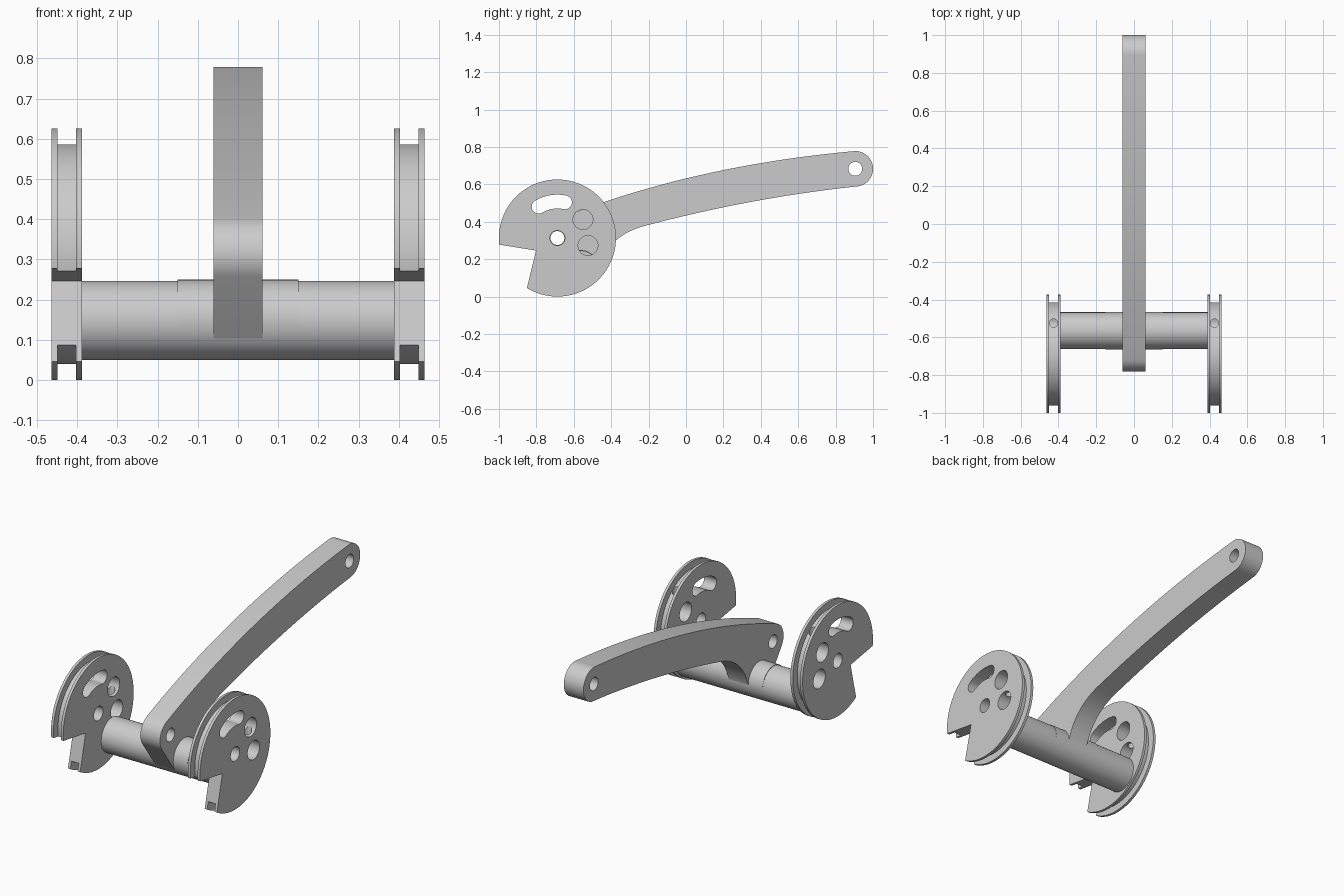
import bpy, bmesh
from math import sin, cos, radians, pi
from mathutils import Vector, Matrix

if "Cube" in bpy.data.objects:
    bpy.data.objects.remove(bpy.data.objects["Cube"])

metal = bpy.data.materials.new("light_grey_metal")
metal.use_nodes = True
GREY = (0.6, 0.6, 0.6, 1)
metal.diffuse_color = GREY
metal.node_tree.nodes["Principled BSDF"].inputs["Base Color"].default_value = GREY

# Side-plane centres, as (y, z)
PIVOT, SHAFT, TIP = (-0.6875, 0.313), (-0.565, 0.148), (0.905, 0.683)


def make_object(name, bm):
    bmesh.ops.recalc_face_normals(bm, faces=bm.faces)
    mesh = bpy.data.meshes.new(name)
    bm.to_mesh(mesh)
    bm.free()
    mesh.materials.append(metal)
    obj = bpy.data.objects.new(name, mesh)
    bpy.context.collection.objects.link(obj)
    return obj


def arc(centre, r, start, end, steps):
    angles = [radians(start + (end - start) * i / steps) for i in range(steps + 1)]
    return [(centre[0] + r * cos(a), centre[1] + r * sin(a)) for a in angles]


def bezier(a, b, c, steps):
    a, b, c = Vector(a), Vector(b), Vector(c)
    ts = [i / steps for i in range(steps + 1)]
    return [tuple(a * (1 - t) ** 2 + b * 2 * t * (1 - t) + c * t * t) for t in ts]


def extrude(name, outline, x0, x1):
    """Side-plane outline pulled along x."""
    bm = bmesh.new()
    face = bm.faces.new([bm.verts.new((x0, y, z)) for y, z in outline])
    result = bmesh.ops.extrude_face_region(bm, geom=[face])
    verts = [v for v in result["geom"] if isinstance(v, bmesh.types.BMVert)]
    bmesh.ops.translate(bm, verts=verts, vec=(x1 - x0, 0, 0))
    return make_object(name, bm)


def disc(name, centre, r, x0, x1, steps=48):
    return extrude(name, arc(centre, r, 0, 360, steps)[:-1], x0, x1)


def lathe(name, profile, steps):
    """Profile of (x, radius) spun about the pivot axis."""
    bm = bmesh.new()
    verts = [bm.verts.new((x, PIVOT[0], PIVOT[1] + r)) for x, r in profile]
    edges = [bm.edges.new(pair) for pair in zip(verts, verts[1:])]
    bmesh.ops.spin(bm, geom=verts + edges, cent=(0, *PIVOT), axis=(1, 0, 0),
                   angle=2 * pi, steps=steps)
    bmesh.ops.remove_doubles(bm, verts=bm.verts, dist=1e-5)
    return make_object(name, bm)


def cut(obj, cutters):
    for cutter in cutters:
        cutter.hide_render = True
        mod = obj.modifiers.new("cut", "BOOLEAN")
        mod.operation, mod.solver, mod.object = "DIFFERENCE", "EXACT", cutter
    graph = bpy.context.evaluated_depsgraph_get()
    mesh = bpy.data.meshes.new_from_object(obj.evaluated_get(graph))
    obj.modifiers.clear()
    obj.data = mesh
    for cutter in cutters:
        bpy.data.objects.remove(cutter)


parts = []

# Grooved wheels with notch, slot and holes
for side, label in ((1, "left"), (-1, "right")):
    inner, outer, lip = 0.388 * side, 0.464 * side, 0.015 * side
    rim, core = 0.313, 0.273
    wheel = lathe(label + "_grooved_wheel", [
        (inner, 0), (inner, rim), (inner + lip, rim), (inner + lip, core),
        (outer - lip, core), (outer - lip, rim), (outer, rim), (outer, 0)], 96)
    a, b = 0.3 * side, 0.55 * side
    notch = extrude("notch_cutter", [(-0.802, 0.246), (-1.1, 0.294),
                                     (-1.1, -0.1), (-0.886, -0.1)], a, b)
    slot = extrude("slot_cutter",
                   arc(PIVOT, 0.232, 78, 121, 12)
                   + arc(arc(PIVOT, 0.195, 121, 121, 1)[0], 0.037, 121, 301, 12)[1:-1]
                   + arc(PIVOT, 0.158, 121, 78, 12)
                   + arc(arc(PIVOT, 0.195, 78, 78, 1)[0], 0.037, 258, 438, 12)[1:-1], a, b)
    holes = [disc("hole_cutter", c, r, a, b) for c, r in
             ((PIVOT, 0.04), ((-0.551, 0.412), 0.053), ((-0.524, 0.273), 0.053))]
    # Cable passage from the groove down through the two round holes
    bm = bmesh.new()
    bmesh.ops.create_cone(bm, cap_ends=True, segments=24, radius1=0.022, radius2=0.022,
                          depth=0.35, matrix=Matrix.Translation((0.426 * side, -0.525, 0.435)))
    cable = make_object("cable_cutter", bm)
    cut(wheel, [notch, slot, cable] + holes)
    parts.append(wheel)

# Cross shaft and its slightly raised sleeve
parts.append(disc("cross_shaft", SHAFT, 0.098, -0.39, 0.39, 64))
parts.append(disc("shaft_sleeve", (SHAFT[0], SHAFT[1] + 0.003), 0.0985, -0.15, 0.15, 64))

# Curved lever arm, wrapping the pivot and the shaft
outline = (bezier((-0.722, 0.4), (0, 0.695), (0.893, 0.777), 32)
           + arc(TIP, 0.095, 90, -84, 24)
           + bezier((0.915, 0.589), (0.34, 0.528), (-0.235, 0.374), 24)[1:]
           + bezier((-0.235, 0.374), (-0.42, 0.318), (-0.468, 0.148), 16)[1:]
           + arc(SHAFT, 0.097, -5, -143, 20)
           + arc(PIVOT, 0.0935, 217, 114, 18))
arm = extrude("lever_arm", outline, -0.061, 0.061)
cut(arm, [disc("hole_cutter", c, 0.037, -0.2, 0.2) for c in (PIVOT, TIP)])
parts.append(arm)

# Smooth curved walls, sharp edges
bpy.ops.object.select_all(action="DESELECT")
for obj in parts:
    obj.select_set(True)
bpy.context.view_layer.objects.active = arm
bpy.ops.object.shade_smooth_by_angle(angle=radians(30))
